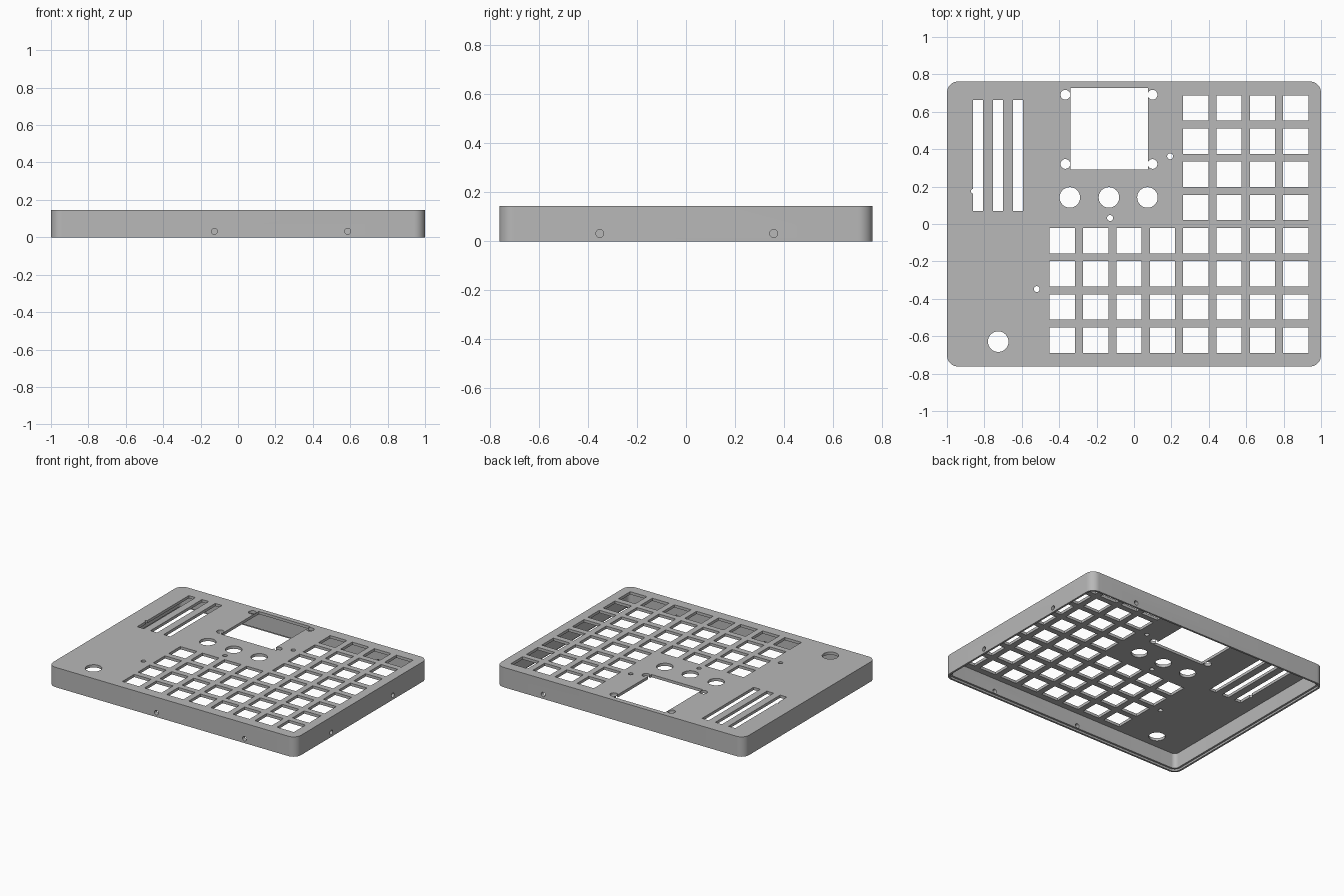
import bpy, bmesh, math
from mathutils import Matrix, Vector

old = bpy.data.objects.get("Cube")
if old:
    bpy.data.objects.remove(old, do_unlink=True)

HALF_X, HALF_Y, HEIGHT = 1.0, 0.762, 0.145
RADIUS = 0.06
PLATE = 0.02      # top plate thickness
LIP, WALL = 0.014, 0.028
LEDGE_Z = 0.014

grey = bpy.data.materials.new("case_grey")
grey.use_nodes = True
colour = (0.48, 0.48, 0.48, 1)
grey.diffuse_color = colour
grey.node_tree.nodes["Principled BSDF"].inputs["Base Color"].default_value = colour


def rounded_slab(bm, inset, z0, z1):
    """Rounded rectangle prism, inset from the outer outline."""
    r = RADIUS - inset
    steps = 10
    ring = []
    for quadrant, (sx, sy) in enumerate([(1, 1), (-1, 1), (-1, -1), (1, -1)]):
        for i in range(steps + 1):
            a = (quadrant + i / steps) * math.pi / 2
            ring.append(bm.verts.new((sx * (HALF_X - RADIUS) + r * math.cos(a),
                                      sy * (HALF_Y - RADIUS) + r * math.sin(a), z0)))
    base = bm.faces.new(ring)
    top = bmesh.ops.extrude_face_region(bm, geom=[base])["geom"]
    bmesh.ops.translate(bm, vec=(0, 0, z1 - z0),
                        verts=[v for v in top if isinstance(v, bmesh.types.BMVert)])


def box_cut(bm, x, y, w, d):
    m = Matrix.Translation((x, y, HEIGHT)) @ Matrix.Diagonal((w, d, 0.12, 1))
    bmesh.ops.create_cube(bm, size=1, matrix=m)


def round_cut(bm, centre, r, axis="Z", depth=0.12):
    m = Matrix.Translation(centre) @ Vector((0, 0, 1)).rotation_difference(
        Vector([axis == c for c in "XYZ"])).to_matrix().to_4x4()
    bmesh.ops.create_cone(bm, cap_ends=True, segments=32, radius1=r, radius2=r,
                          depth=depth, matrix=m)


def finish(bm, name):
    bmesh.ops.recalc_face_normals(bm, faces=bm.faces)
    mesh = bpy.data.meshes.new(name)
    bm.to_mesh(mesh)
    bm.free()
    mesh.materials.append(grey)
    obj = bpy.data.objects.new(name, mesh)
    bpy.context.collection.objects.link(obj)
    return obj


# Solid case body
bm = bmesh.new()
rounded_slab(bm, 0, 0, HEIGHT)
case = finish(bm, "case_shell")
cutters = []

# Hollow underside, then the shallow ledge for a base plate
for name, inset, z1 in [("cavity", WALL, HEIGHT - PLATE), ("ledge", LIP, LEDGE_Z)]:
    bm = bmesh.new()
    rounded_slab(bm, inset, -0.05, z1)
    cutters.append(finish(bm, name + "_cutter"))

# Key openings: full width in the lower rows, right half above
bm = bmesh.new()
for row in range(8):
    for col in range(0 if row < 4 else 4, 8):
        box_cut(bm, -0.383 + 0.1783 * col, -0.621 + 0.1773 * row, 0.135, 0.135)
# Slider slots and display window
for x in (-0.835, -0.728, -0.621):
    box_cut(bm, x, 0.366, 0.054, 0.595)
box_cut(bm, -0.133, 0.509, 0.415, 0.434)
# Knob holes
for x, y in [(-0.343, 0.142), (-0.134, 0.142), (0.072, 0.142), (-0.726, -0.629)]:
    round_cut(bm, (x, y, HEIGHT), 0.055)
# Small fixing holes in the plate
for x, y in [(0.193, 0.362), (-0.128, 0.032), (-0.52, -0.348)]:
    round_cut(bm, (x, y, HEIGHT), 0.016)
cutters.append(finish(bm, "opening_cutter"))

# Display corner holes, slider notch and side screw holes
bm = bmesh.new()
for x in (-0.367, 0.099):
    for y in (0.321, 0.691):
        round_cut(bm, (x, y, HEIGHT), 0.026)
round_cut(bm, (-0.859, 0.175, HEIGHT), 0.013)
for x, side in [(-0.126, -1), (0.586, -1), (0.62, 1)]:
    round_cut(bm, (x, side * HALF_Y, 0.032), 0.016, "Y")
for y in (-0.352, 0.358):
    round_cut(bm, (HALF_X, y, 0.032), 0.016, "X")
cutters.append(finish(bm, "screw_hole_cutter"))

# Apply the cuts and remove the cutters
bpy.context.view_layer.objects.active = case
case.select_set(True)
for cutter in cutters:
    cutter.hide_render = True
    cut = case.modifiers.new(cutter.name, "BOOLEAN")
    cut.operation = "DIFFERENCE"
    cut.solver = "EXACT"
    cut.object = cutter
    bpy.ops.object.modifier_apply(modifier=cut.name)
    bpy.data.objects.remove(cutter, do_unlink=True)

bpy.ops.object.shade_smooth_by_angle(angle=math.radians(30))
